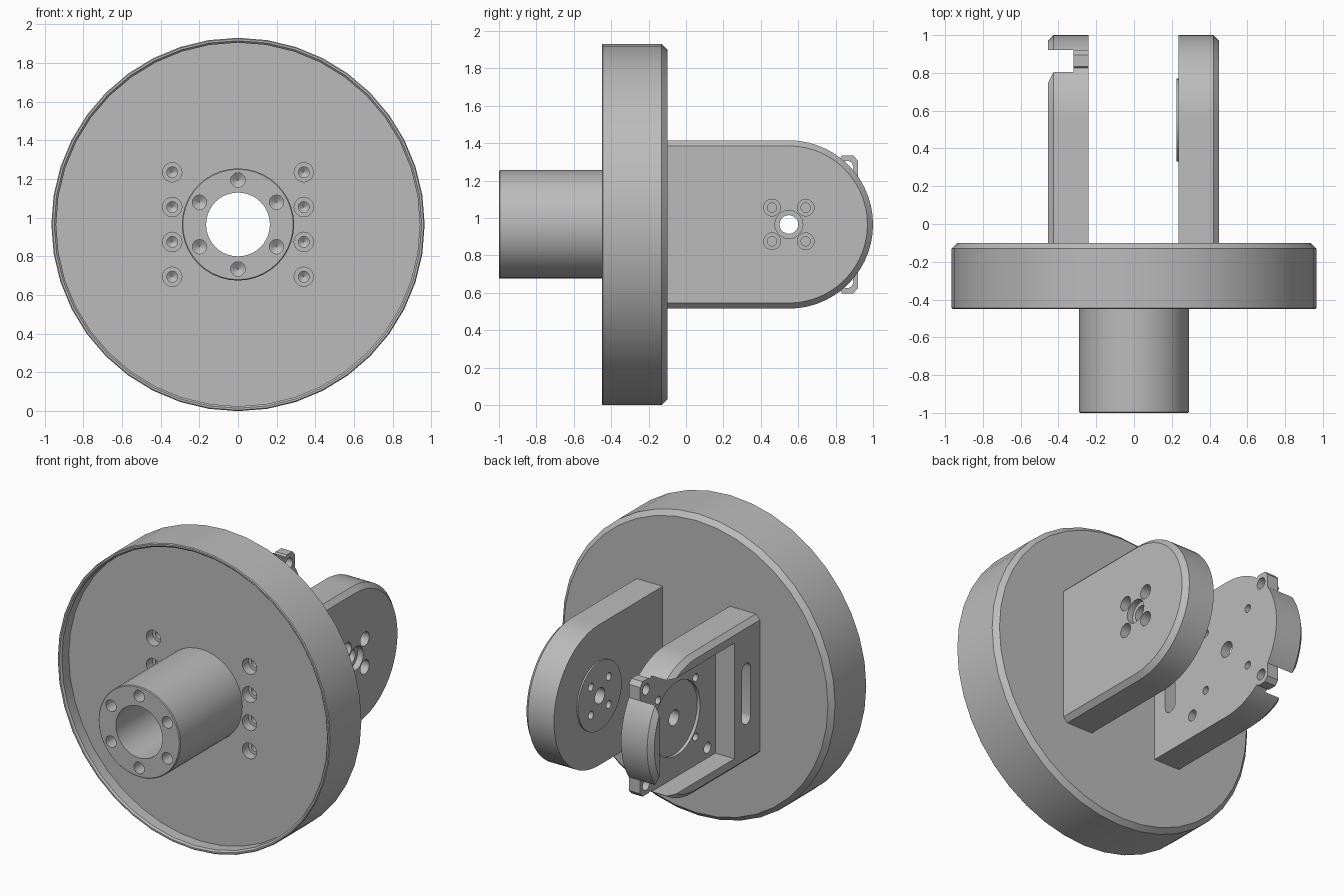
import bpy, bmesh
from math import pi, sin, cos
from mathutils import Vector

if "Cube" in bpy.data.objects:
    bpy.data.objects.remove(bpy.data.objects["Cube"], do_unlink=True)

CZ = 0.965        # height of the main axis
PIVOT = 0.55      # y of the arm pivot

grey = bpy.data.materials.new("machined_grey")
grey.use_nodes = True
grey.diffuse_color = (0.5, 0.5, 0.5, 1)
grey.node_tree.nodes["Principled BSDF"].inputs["Base Color"].default_value = (0.5, 0.5, 0.5, 1)


def finish(name, bm):
    bmesh.ops.recalc_face_normals(bm, faces=bm.faces)
    mesh = bpy.data.meshes.new(name)
    bm.to_mesh(mesh)
    bm.free()
    mesh.materials.append(grey)
    obj = bpy.data.objects.new(name, mesh)
    bpy.context.collection.objects.link(obj)
    return obj


def bridge(bm, a, b):
    for i in range(len(a)):
        j = (i + 1) % len(a)
        bm.faces.new((a[i], a[j], b[j], b[i]))


def lathe(bm, profile, origin, axis, seg, ring=False):
    """Turn (radius, distance) pairs round an axis; ring joins last to first."""
    d = Vector(axis)
    u = Vector((0, 0, 1))
    v = d.cross(u)
    loops = [[bm.verts.new(Vector(origin) + d * t + (u * cos(2 * pi * k / seg) + v * sin(2 * pi * k / seg)) * r)
              for k in range(seg)] for r, t in profile]
    for a, b in zip(loops, loops[1:]):
        bridge(bm, a, b)
    if ring:
        bridge(bm, loops[-1], loops[0])
    else:
        bm.faces.new(loops[0])
        bm.faces.new(loops[-1])


def loft(name, sections):
    """Closed solid through (x, [(y, z)...]) sections."""
    bm = bmesh.new()
    loops = [[bm.verts.new((x, y, CZ + z)) for y, z in pts] for x, pts in sections]
    for a, b in zip(loops, loops[1:]):
        bridge(bm, a, b)
    bm.faces.new(loops[0])
    bm.faces.new(loops[-1])
    return finish(name, bm)


def combine(obj, tool, operation="DIFFERENCE"):
    mod = obj.modifiers.new("combine", "BOOLEAN")
    mod.operation = operation
    mod.solver = "EXACT"
    mod.object = tool
    bpy.context.view_layer.objects.active = obj
    bpy.ops.object.modifier_apply(modifier=mod.name)
    bpy.data.objects.remove(tool, do_unlink=True)


def drill(obj, holes, axis, seg=20):
    """Cut turned holes given as (origin, profile)."""
    bm = bmesh.new()
    for origin, profile in holes:
        lathe(bm, profile, origin, axis, seg)
    combine(obj, finish("drill_tool", bm))


def corners(y, z):
    return [(sy * y, sz * z) for sy in (-1, 1) for sz in (-1, 1)]


def arm_outline(r):
    arc = [(PIVOT + r * sin(pi * k / 28), r * cos(pi * k / 28)) for k in range(29)]
    return [(-0.11, r)] + arc + [(-0.11, -r)]


def arm(name, inner, outer):
    side = 1 if outer > 0 else -1
    return loft(name, [(inner, arm_outline(0.45)), (outer - side * 0.03, arm_outline(0.45)),
                       (outer, arm_outline(0.42))])


# Round flange with a shallow front recess and a chamfered back edge
bm = bmesh.new()
lathe(bm, [(0.165, -0.37), (0.94, -0.37), (0.94, -0.44), (0.95, -0.45), (0.96, -0.45), (0.965, -0.445),
           (0.965, -0.13), (0.935, -0.1), (0.165, -0.1)], (0, 0, CZ), (0, 1, 0), 40, True)
flange = finish("flange", bm)
screw = [(0.05, -0.05), (0.05, 0.06), (0.028, 0.06), (0.028, 0.2), (0.002, 0.22)]
drill(flange, [((x, -0.37, CZ + z), screw) for x in (-0.34, 0.34) for z in (-0.27, -0.09, 0.09, 0.27)],
      (0, 1, 0))

# Hollow sleeve with six blind holes in its end
bm = bmesh.new()
lathe(bm, [(0.165, -0.365), (0.165, -1), (0.285, -1), (0.29, -0.995), (0.29, -0.365)],
      (0, 0, CZ), (0, 1, 0), 40, True)
sleeve = finish("sleeve", bm)
blind = [(0.037, -0.05), (0.037, 0.12), (0.002, 0.145)]
drill(sleeve, [((0.23 * sin(k * pi / 3), -1, CZ + 0.23 * cos(k * pi / 3)), blind) for k in range(6)],
      (0, 1, 0))

# Plain arm with a thin bearing pad and counterbored holes
plain_arm = arm("plain_arm", 0.235, 0.45)
bm = bmesh.new()
lathe(bm, [(0.22, 0), (0.22, 0.05)], (0.225, PIVOT, CZ), (1, 0, 0), 40)
combine(plain_arm, finish("pad", bm), "UNION")
bolt = [(0.045, -0.05), (0.045, 0.06), (0.025, 0.06), (0.025, 0.4)]
pin = [(0.075, -0.05), (0.075, 0.04), (0.05, 0.04), (0.05, 0.4)]
drill(plain_arm, [((0.45, PIVOT + y, CZ + z), bolt) for y, z in corners(0.09, 0.09)]
      + [((0.45, PIVOT, CZ), pin)], (-1, 0, 0))

# Pocketed arm: the box pocket breaks through the round end and leaves an end cap
pocket_arm = arm("pocket_arm", -0.24, -0.455)
pocket = [(0.16, -0.37), (0.92, -0.37), (0.92, 0.37), (0.16, 0.37)]
combine(pocket_arm, loft("pocket_tool", [(-0.6, pocket), (-0.32, pocket)]))

# Cross bar whose ends stand out as bolt ears
bar = [(0.815, -0.345), (0.835, -0.368), (0.895, -0.368), (0.92, -0.34),
       (0.92, 0.34), (0.895, 0.368), (0.835, 0.368), (0.815, 0.345)]
combine(pocket_arm, loft("ear_bar", [(-0.32, bar), (-0.24, bar)]), "UNION")

# Cable slot through the solid base of the pocketed arm
slot = [(0.04 + 0.045 * cos(a), s * 0.15 + 0.045 * sin(a)) for s in (1, -1)
        for a in [pi * k / 8 + (0 if s > 0 else pi) for k in range(9)]]
combine(pocket_arm, loft("slot_tool", [(-0.6, slot), (-0.1, slot)]))

# Round seat, pivot hole and mounting holes in the pocket floor
bm = bmesh.new()
lathe(bm, [(0.235, -0.05), (0.235, 0.02)], (-0.32, PIVOT, CZ), (1, 0, 0), 40)
combine(pocket_arm, finish("seat_tool", bm))


def through(r):
    return [(r, -0.1), (r, 0.2)]


drill(pocket_arm, [((-0.32, PIVOT, CZ), through(0.05))]
      + [((-0.32, PIVOT + y, CZ + z), through(0.025)) for y, z in corners(0.19, 0.19)]
      + [((-0.32, PIVOT + y, CZ + z), through(0.035)) for y, z in corners(0.31, 0.305)], (1, 0, 0))

# Smooth round walls, keep machined edges sharp
bpy.ops.object.select_all(action="DESELECT")
for obj in (flange, sleeve, plain_arm, pocket_arm):
    obj.select_set(True)
bpy.context.view_layer.objects.active = flange
bpy.ops.object.shade_smooth_by_angle(angle=pi / 6)
